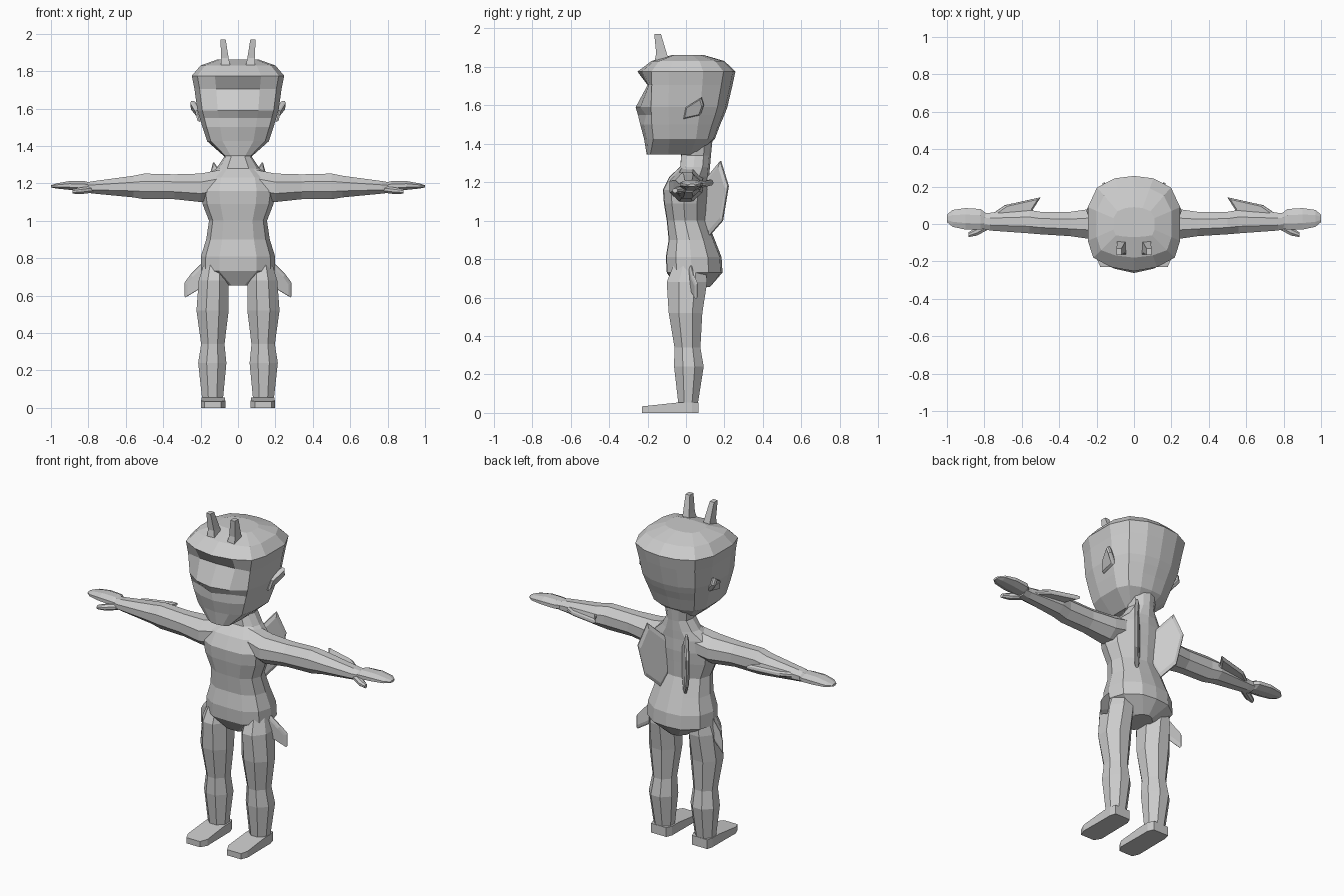
import bpy, bmesh
from mathutils import Vector

skin = bpy.data.materials.new("grey skin")
skin.diffuse_color = (0.6, 0.6, 0.6, 1)


def finish(name, bm):
    bmesh.ops.recalc_face_normals(bm, faces=bm.faces)
    me = bpy.data.meshes.new(name)
    bm.to_mesh(me)
    bm.free()
    me.materials.append(skin)
    ob = bpy.data.objects.new(name, me)
    bpy.context.collection.objects.link(ob)
    return ob


def loft(name, rings, side=1):
    """Skin a list of equal rings and cap both ends."""
    bm = bmesh.new()
    loops = [[bm.verts.new((x * side, y, z)) for x, y, z in r] for r in rings]
    n = len(loops[0])
    for a, b in zip(loops, loops[1:]):
        for i in range(n):
            j = (i + 1) % n
            bm.faces.new((a[i], a[j], b[j], b[i]))
    bm.faces.new(loops[0])
    bm.faces.new(loops[-1])
    return finish(name, bm)


def plate(name, pts, thick, side=1):
    """Thin fin with a bevelled rim, from an outline of 3D points."""
    pts = [Vector(p) for p in pts]
    c = sum(pts, Vector()) / len(pts)
    nrm = (pts[1] - pts[0]).cross(pts[2] - pts[0]).normalized() * thick / 2
    rings = [[c + (p - c) * s + nrm * t for p in pts]
             for s, t in ((0.85, 1), (1, 0.4), (1, -0.4), (0.85, -1))]
    return loft(name, rings, side)


def mirror_ring(half):
    return half + [(-x, y, z) for x, y, z in half[-2:0:-1]]


# Torso and neck: height, half width, front, back
def body_ring(z, w, f, b):
    m = f + (b - f) * 0.45
    return mirror_ring([(0, f, z), (w * .5, f * .97, z), (w * .87, f + (m - f) * .4, z),
                        (w, m, z), (w * .87, b + (m - b) * .45, z),
                        (w * .45, b - .01, z), (0, b, z)])


TORSO = [(1.44, .09, -.03, .14), (1.34, .075, -.025, .13), (1.28, .115, -.03, .125),
         (1.23, .18, -.085, .12), (1.16, .2, -.12, .12), (1.09, .19, -.115, .115),
         (1.0, .155, -.10, .11), (.9, .17, -.09, .15), (.81, .198, -.105, .185),
         (.73, .2, -.10, .19), (.655, .07, -.05, .125)]
loft("torso", [body_ring(*r) for r in TORSO])


# Head: height, half width, front centre, eye inset, front corner, back
def head_ring(z, w, f, inset, c, b):
    return mirror_ring([(0, f, z), (w * .5, f + (c - f) * .3 + inset, z), (w * .88, c, z),
                        (w, c * .5, z), (w, b * .35, z), (w * .8, b * .76, z),
                        (w * .42, b * .95, z), (0, b, z)])


HEAD = [(1.862, .11, -.07, 0, -.06, .09), (1.83, .2, -.18, 0, -.14, .2),
        (1.775, .247, -.252, 0, -.18, .257), (1.705, .233, -.2, 0, -.178, .242),
        (1.59, .217, -.262, 0, -.182, .215), (1.55, .205, -.25, .022, -.18, .2),
        (1.5, .19, -.238, 0, -.178, .178), (1.425, .165, -.218, 0, -.17, .15),
        (1.345, .075, -.205, 0, -.185, .06)]
loft("head", [head_ring(*r) for r in HEAD])


# Eight-sided section for limbs, in a plane across the limb
def octagon(a0, a1, b0, b1, k=.3):
    da, db = (a1 - a0) * k, (b1 - b0) * k
    return [(a0 + da, b0), (a1 - da, b0), (a1, b0 + db), (a1, b1 - db),
            (a1 - da, b1), (a0 + da, b1), (a0, b1 - db), (a0, b0 + db)]


# Leg: height, inner x, outer x, front, back
LEG = [(.78, .07, .18, -.06, .1), (.68, .05, .21, -.10, .11), (.52, .05, .222, -.09, .085),
       (.34, .072, .197, -.06, .075), (.24, .062, .213, -.062, .092),
       (.05, .08, .192, -.04, .062), (.02, .08, .19, -.035, .06)]
# Arm: x, front, back, bottom, top
ARM = [(.08, -.07, .09, 1.12, 1.275), (.2, -.085, .085, 1.1, 1.252), (.34, -.065, .065, 1.115, 1.248),
       (.5, -.055, .065, 1.115, 1.252), (.56, -.05, .075, 1.125, 1.24),
       (.77, -.035, .06, 1.145, 1.212), (.81, -.025, .06, 1.15, 1.205)]
# Hand: same layout as the arm
HAND = [(.78, -.02, .05, 1.16, 1.2), (.82, -.03, .08, 1.158, 1.212), (.9, -.03, .085, 1.165, 1.212),
        (.97, -.015, .075, 1.172, 1.2), (1.0, .01, .05, 1.178, 1.19)]
# Foot: y, inner x, outer x, top height
FOOT = [(.065, .085, .185, .055), (.03, .07, .195, .055), (-.03, .07, .195, .055),
        (-.19, .068, .197, .038), (-.23, .09, .18, .034)]
# Horn: height, inner x, outer x, front, back
HORN = [(1.82, .04, .09, -.165, -.085), (1.87, .05, .09, -.155, -.1), (1.97, .066, .094, -.165, -.13)]

for s, tag in ((1, "left"), (-1, "right")):
    loft(f"{tag}_leg", [[(x, y, z) for x, y in octagon(a, b, f, k)] for z, a, b, f, k in LEG], s)
    loft(f"{tag}_arm", [[(x, y, z) for y, z in octagon(*r)] for x, *r in ARM], s)
    loft(f"{tag}_hand", [[(x, y, z) for y, z in octagon(*r)] for x, *r in HAND], s)
    loft(f"{tag}_foot", [[(a, y, 0), (b, y, 0), (b, y, h), (a, y, h)] for y, a, b, h in FOOT], s)
    loft(f"{tag}_horn", [[(a, f, z), (b, f, z), (b, k, z), (a, k, z)] for z, a, b, f, k in HORN], s)
    # Thumb reaching forward from the wrist
    loft(f"{tag}_thumb", [[(x, y, z) for y, z in octagon(*r)] for x, *r in
                          [(.78, -.03, .02, 1.15, 1.185), (.84, -.062, -.015, 1.142, 1.178),
                           (.885, -.07, -.045, 1.145, 1.168)]], s)
    # Pointed ear
    plate(f"{tag}_ear", [(.2, -.012, 1.53), (.215, 0, 1.59), (.245, .08, 1.64),
                         (.24, .092, 1.6), (.2, .075, 1.55)], .03, s)
    # Elbow fin sweeping back toward the shoulder
    plate(f"{tag}_elbow_fin", [(.54, .04, 1.19), (.54, .08, 1.195), (.5, .142, 1.2),
                               (.69, .1, 1.19), (.77, .045, 1.18)], .03, s)
    # Back fin angled outward
    plate(f"{tag}_back_fin", [(.05, .09, 1.2), (.13, .18, 1.31), (.165, .22, 1.18),
                              (.14, .19, 1.0), (.08, .12, .92), (.05, .09, 1.0)], .025, s)
    # Hip fin hanging beside the thigh
    plate(f"{tag}_hip_fin", [(.19, .02, .77), (.25, .035, .71), (.283, .055, .665),
                             (.283, .055, .593), (.18, .02, .655)], .025, s)
